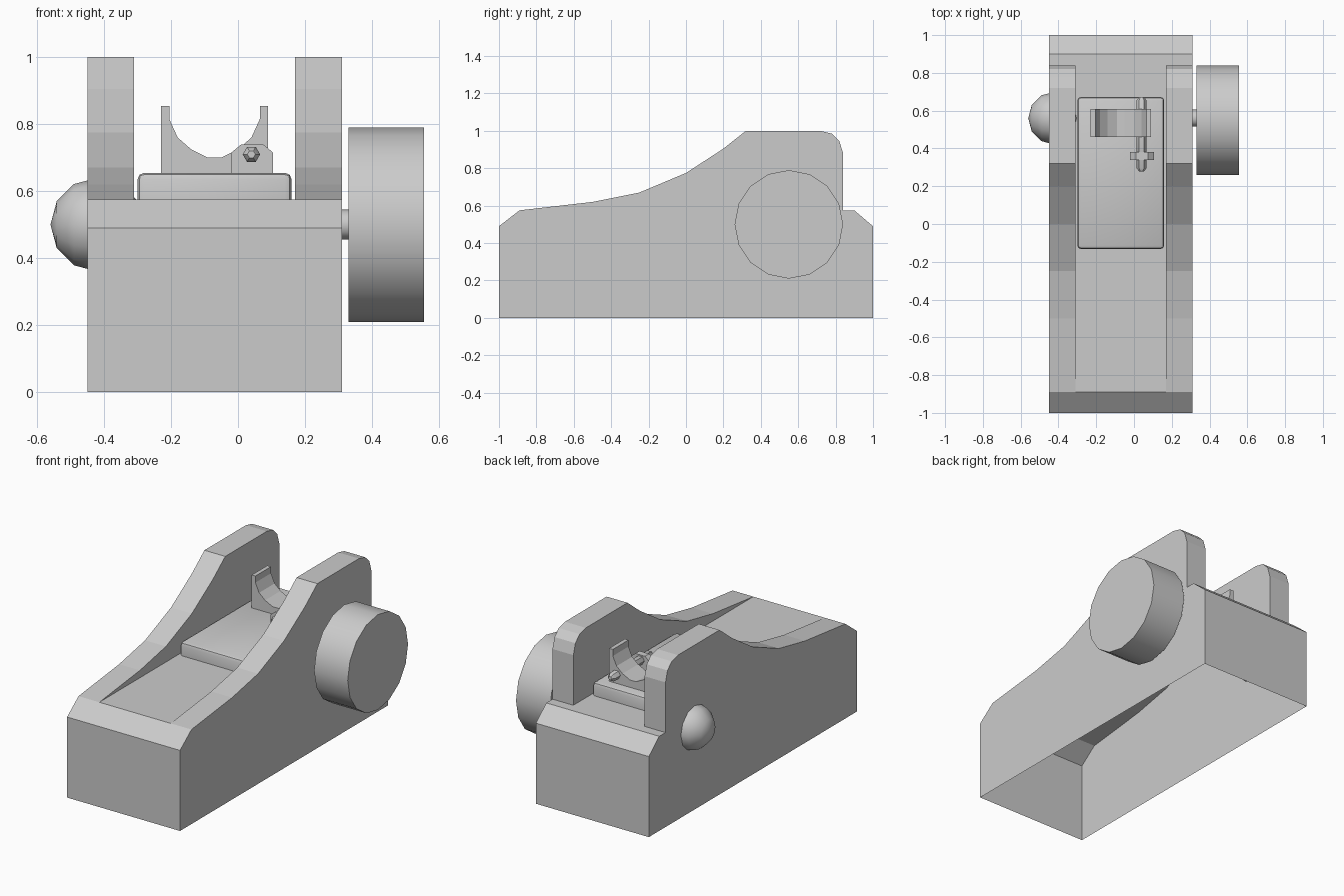
import bpy, bmesh, math
from mathutils import Matrix

if "Cube" in bpy.data.objects:
    bpy.data.objects.remove(bpy.data.objects["Cube"])


def make(name, bm, smooth=False):
    bmesh.ops.recalc_face_normals(bm, faces=bm.faces)
    mesh = bpy.data.meshes.new(name)
    bm.to_mesh(mesh)
    bm.free()
    ob = bpy.data.objects.new(name, mesh)
    bpy.context.collection.objects.link(ob)
    if smooth:
        bpy.ops.object.select_all(action='DESELECT')
        ob.select_set(True)
        bpy.context.view_layer.objects.active = ob
        bpy.ops.object.shade_smooth_by_angle(angle=math.radians(40))
    return ob


def extrude_y(name, profile, y0, y1):
    """Solid from an x/z outline."""
    bm = bmesh.new()
    a = [bm.verts.new((x, y0, z)) for x, z in profile]
    b = [bm.verts.new((x, y1, z)) for x, z in profile]
    bm.faces.new(a)
    bm.faces.new(b[::-1])
    for i in range(len(a)):
        j = (i + 1) % len(a)
        bm.faces.new((a[i], a[j], b[j], b[i]))
    return make(name, bm)


def cylinder_x(name, x0, x1, y, z, r, sides):
    bm = bmesh.new()
    mat = Matrix.Translation(((x0 + x1) / 2, y, z)) @ Matrix.Rotation(math.pi / 2, 4, 'Y')
    bmesh.ops.create_cone(bm, cap_ends=True, segments=sides, radius1=r, radius2=r,
                          depth=x1 - x0, matrix=mat)
    return make(name, bm, True)


# Body: open-bottomed shell whose hollow side walls rise above the floor
X = (-.45, -.31, .17, .31)
crest = [(-.89, .575), (-.5, .62), (-.25, .67), (0, .775), (.2, .905), (.32, 1),
         (.72, 1), (.78, .985), (.82, .945), (.84, .88), (.84, .575)]
bm = bmesh.new()


def row(x, pts):
    return [bm.verts.new((x, y, z)) for y, z in pts]


def strip(xa, xb, pts):
    a, b = row(xa, pts), row(xb, pts)
    for i in range(len(pts) - 1):
        bm.faces.new((a[i], a[i + 1], b[i + 1], b[i]))


side = [(-1, 0), (-1, .49)] + crest + [(.9, .575), (1, .49), (1, 0)]
for outer, inner in ((X[0], X[1]), (X[3], X[2])):
    bm.faces.new(row(outer, side))
    bm.faces.new(row(inner, crest))
    strip(outer, inner, crest)
    strip(outer, inner, [(.84, .575), (.9, .575)])
strip(X[1], X[2], [(-.89, .575), (.84, .575), (.9, .575)])
for pts in (side[:3], side[-3:]):
    for xa, xb in zip(X, X[1:]):
        strip(xa, xb, pts)
bmesh.ops.remove_doubles(bm, verts=bm.verts, dist=.0005)
bmesh.ops.dissolve_limit(bm, angle_limit=.01, verts=bm.verts, edges=bm.edges)
make("sight_base", bm)

# Rounded plate lying on the floor
bm = bmesh.new()
bmesh.ops.create_cube(bm, size=1, matrix=Matrix.Translation((-.07, .27, .613))
                      @ Matrix.Diagonal((.46, .805, .084, 1)))
edges = [e for e in bm.edges if any(v.co.z > .6 for v in e.verts)]
bmesh.ops.bevel(bm, geom=edges, offset=.02, segments=2, profile=.5, affect='EDGES')
make("slide_plate", bm, True)

# U-shaped notch
half = [(.02, .70), (.07, .725), (.11, .76), (.135, .815), (.135, .855), (.16, .855), (.16, .65)]
extrude_y("notch", [(-.07 - x, z) for x, z in half[::-1]] + [(-.07 + x, z) for x, z in half],
          .46, .61)

# Small bracket and adjusting pin
extrude_y("pin_bracket", [(-.02, .65), (-.02, .715), (.01, .74), (.075, .74),
                          (.105, .715), (.105, .65)], .34, .38)
bm = bmesh.new()
rings = []
for y, r in ((.277, .012), (.295, .026), (.655, .026), (.673, .012)):
    rings.append([bm.verts.new((.04 + r * math.cos(k * math.pi / 3), y,
                                .71 + r * math.sin(k * math.pi / 3))) for k in range(6)])
for a, b in zip(rings, rings[1:]):
    for i in range(6):
        bm.faces.new((a[i], a[i - 1], b[i - 1], b[i]))
bm.faces.new(rings[0])
bm.faces.new(rings[-1])
make("adjusting_pin", bm, True)

# Knob, its shaft and the round button on the other side
cylinder_x("knob", .33, .556, .55, .5, .29, 16)
cylinder_x("knob_shaft", .29, .34, .56, .5, .045, 12)
bm = bmesh.new()
bmesh.ops.create_uvsphere(bm, u_segments=12, v_segments=6, radius=.14,
                          matrix=Matrix.Translation((-.42, .56, .5))
                          @ Matrix.Rotation(math.pi / 2, 4, 'Y'))
make("round_button", bm, True)
